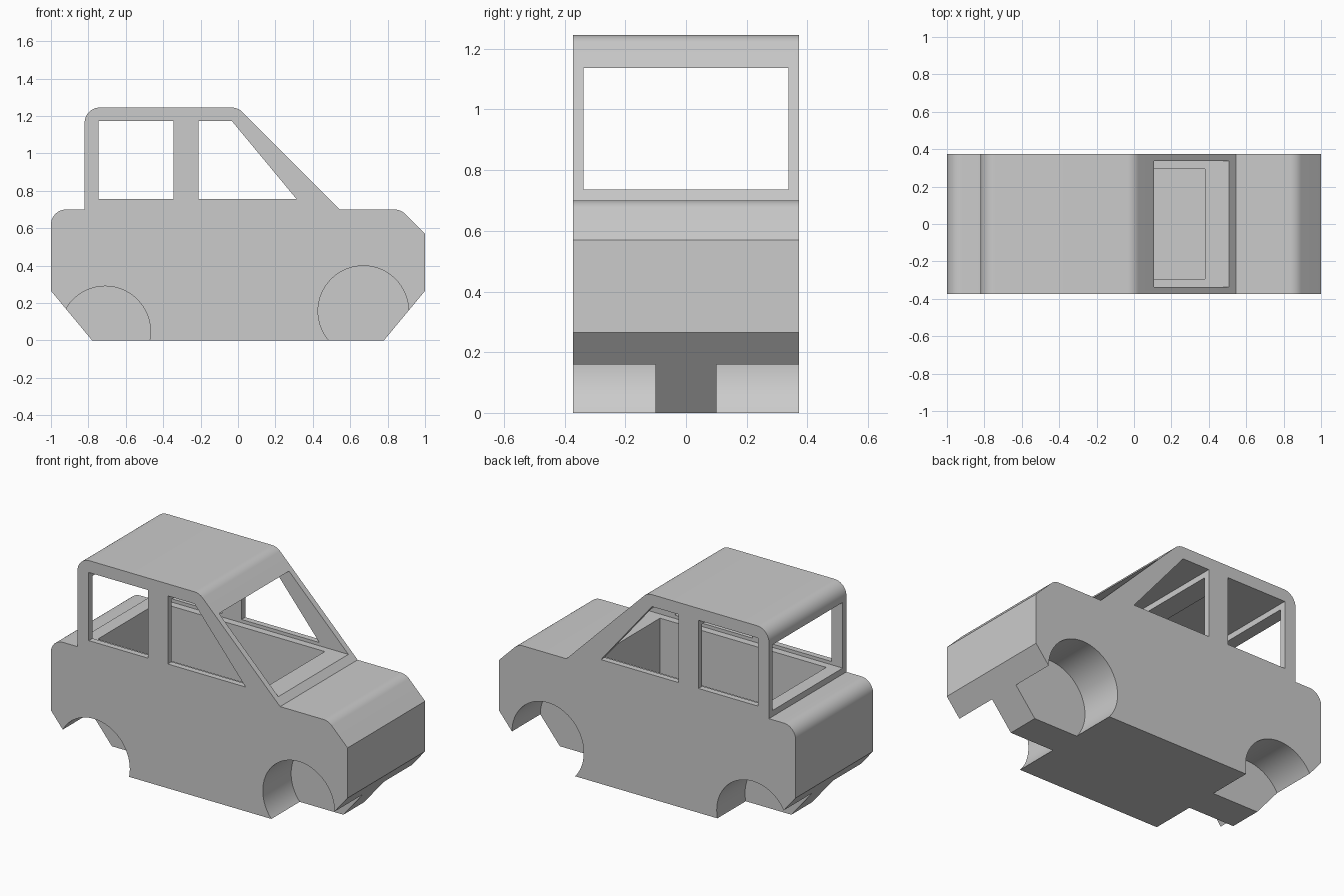
import bpy
import bmesh
from math import tan
from mathutils import Vector

cube = bpy.data.objects.get("Cube")
if cube:
    bpy.data.objects.remove(cube, do_unlink=True)

HALF = 0.373        # half width of the body
FILLET = 0.08       # radius of the rounded corners

grey = bpy.data.materials.new("body grey")
grey.use_nodes = True
grey.diffuse_color = (0.6, 0.6, 0.6, 1)
grey.node_tree.nodes["Principled BSDF"].inputs["Base Color"].default_value = (0.6, 0.6, 0.6, 1)


def rounded(points, steps=8):
    """Replace every corner marked True with a tangent arc."""
    out = []
    for i, (x, z, is_round) in enumerate(points):
        p = Vector((x, z))
        if not is_round:
            out.append(p)
            continue
        a = (Vector(points[i - 1][:2]) - p).normalized()
        b = (Vector(points[(i + 1) % len(points)][:2]) - p).normalized()
        half = a.angle(b) / 2
        centre = p + (a + b).normalized() * FILLET / abs(tan(half)) / (a + b).length * 2
        start, end = (p + d * FILLET / tan(half) - centre for d in (a, b))
        out += [centre + start.lerp(end, k / steps).normalized() * FILLET for k in range(steps + 1)]
    return out


def extrude_profile(name, points, y0, y1):
    """Solid from an x-z outline, extruded along y."""
    bm = bmesh.new()
    face = bm.faces.new([bm.verts.new((p[0], y0, p[1])) for p in points])
    extra = bmesh.ops.extrude_face_region(bm, geom=[face])["geom"]
    moved = [v for v in extra if isinstance(v, bmesh.types.BMVert)]
    bmesh.ops.translate(bm, verts=moved, vec=(0, y1 - y0, 0))
    bmesh.ops.recalc_face_normals(bm, faces=bm.faces)
    mesh = bpy.data.meshes.new(name)
    bm.to_mesh(mesh)
    bm.free()
    mesh.materials.append(grey)
    obj = bpy.data.objects.new(name, mesh)
    bpy.context.collection.objects.link(obj)
    return obj


def rectangle(x0, x1, z0, z1):
    return [(x0, z0), (x1, z0), (x1, z1), (x0, z1)]


def circle(x, z, radius, sides=64):
    turn = Vector((radius, 0))
    return [Vector((x, z)) + rotated(turn, k / sides) for k in range(sides)]


def rotated(vec, fraction):
    from math import cos, sin, tau
    a = tau * fraction
    return Vector((vec.x * cos(a) - vec.y * sin(a), vec.x * sin(a) + vec.y * cos(a)))


def cut(body, points, y0, y1):
    """Subtract an extruded outline from the body."""
    cutter = extrude_profile("cutter", points, y0, y1)
    cutter.hide_render = True
    mod = body.modifiers.new("cut", 'BOOLEAN')
    mod.operation = 'DIFFERENCE'
    mod.solver = 'EXACT'
    mod.object = cutter
    bpy.context.view_layer.objects.active = body
    bpy.ops.object.modifier_apply(modifier=mod.name)
    bpy.data.objects.remove(cutter, do_unlink=True)


# Body shell outline
outline = [
    (-0.78, 0, False), (0.78, 0, False), (1, 0.265, False), (1, 0.57, False),
    (0.87, 0.70, True), (0.545, 0.70, False), (0, 1.245, True), (-0.82, 1.245, True),
    (-0.82, 0.70, False), (-1, 0.70, True), (-1, 0.265, False),
]
body = extrude_profile("car_body", rounded(outline), -HALF, HALF)

# Cabin opening, running through windscreen and rear window
cut(body, rectangle(-0.95, 0.95, 0.737, 1.137), -0.337, 0.337)

# Sunken cabin floor
cut(body, rectangle(-0.74, 0.38, 0.33, 0.9), -0.293, 0.293)

# Side windows
rear_window = rectangle(-0.745, -0.345, 0.757, 1.172)
front_window = [(-0.212, 0.757), (0.312, 0.757), (-0.032, 1.172), (-0.212, 1.172)]
for window in (rear_window, front_window):
    cut(body, window, -0.5, 0.5)

# Wheel arches on both sides
for x, z in ((0.67, 0.157), (-0.71, 0.048)):
    for side in (-1, 1):
        cut(body, circle(x, z, 0.242), side * 0.1, side * 0.5)

# Smooth the rounded corners, keep the edges sharp
bpy.ops.object.select_all(action='DESELECT')
body.select_set(True)
bpy.context.view_layer.objects.active = body
bpy.ops.object.shade_smooth_by_angle(angle=0.5)
